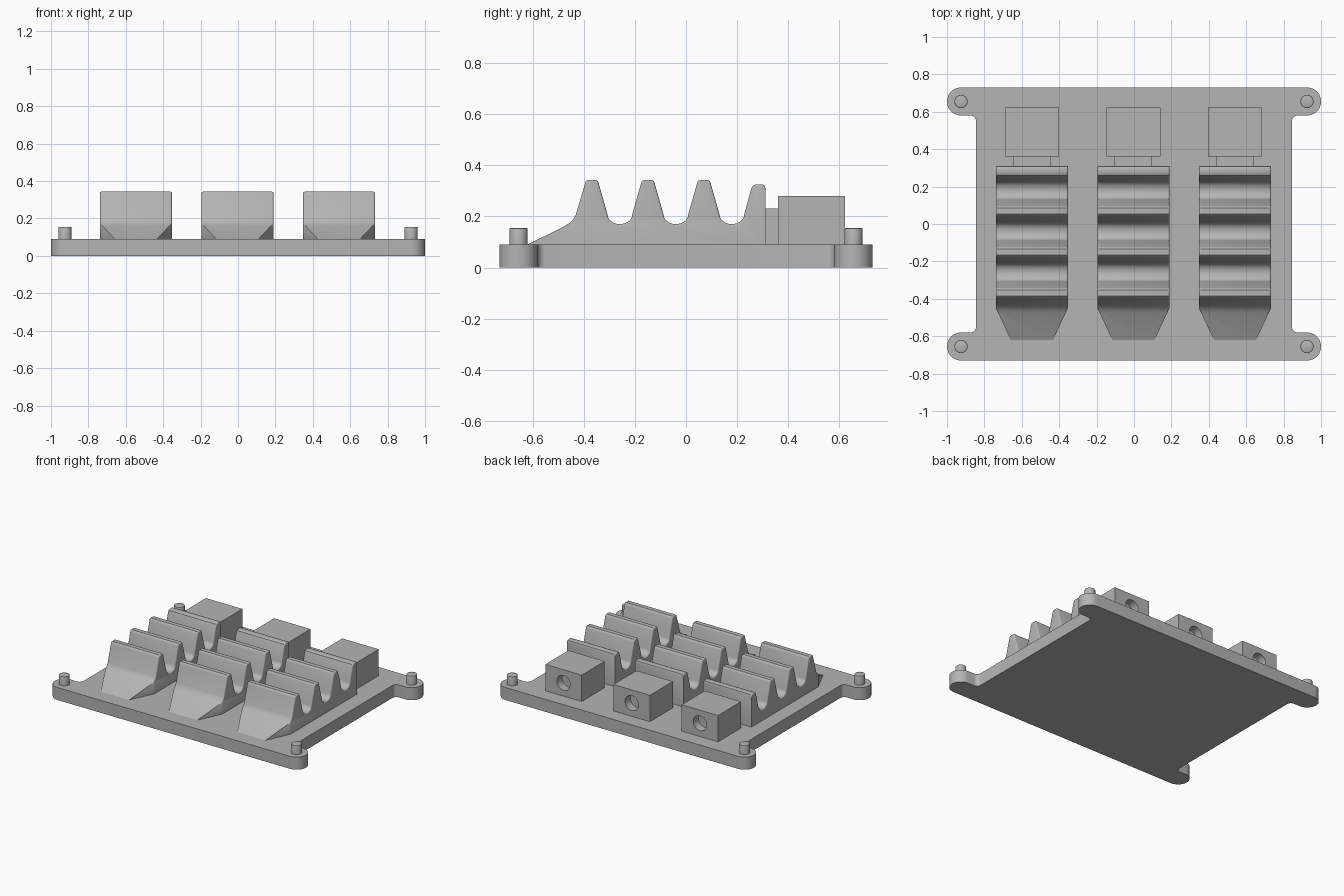
import bpy, bmesh, math
from mathutils import Vector

if "Cube" in bpy.data.objects:
    bpy.data.objects.remove(bpy.data.objects["Cube"], do_unlink=True)

grey = bpy.data.materials.new("plain_grey")
grey.use_nodes = True
grey.diffuse_color = (0.46, 0.46, 0.46, 1)
grey.node_tree.nodes["Principled BSDF"].inputs["Base Color"].default_value = grey.diffuse_color

PLATE_TOP = 0.09
COLUMNS = (-0.546, -0.003, 0.54)


def finish(name, bm, location=(0, 0, 0), smooth=True):
    bmesh.ops.recalc_face_normals(bm, faces=bm.faces)
    mesh = bpy.data.meshes.new(name)
    bm.to_mesh(mesh)
    bm.free()
    mesh.materials.append(grey)
    obj = bpy.data.objects.new(name, mesh)
    obj.location = location
    bpy.context.collection.objects.link(obj)
    bpy.ops.object.select_all(action='DESELECT')
    obj.select_set(True)
    bpy.context.view_layer.objects.active = obj
    if smooth:
        bpy.ops.object.shade_smooth_by_angle(angle=math.radians(35))
    return obj


def extrude(points, offset):
    bm = bmesh.new()
    face = bm.faces.new([bm.verts.new(p) for p in points])
    out = bmesh.ops.extrude_face_region(bm, geom=[face], use_keep_orig=True)
    moved = [g for g in out["geom"] if isinstance(g, bmesh.types.BMVert)]
    bmesh.ops.translate(bm, verts=moved, vec=offset)
    return bm


def arc(cx, cy, rx, ry, start, end, steps):
    angles = [math.radians(start + (end - start) * i / steps) for i in range(steps + 1)]
    return [(cx + rx * math.cos(a), cy + ry * math.sin(a)) for a in angles]


def box(name, x, width, y0, y1, z1):
    half = width / 2
    base = [(-half, y0, 0.08), (half, y0, 0.08), (half, y1, 0.08), (-half, y1, 0.08)]
    return finish(name, extrude(base, (0, 0, z1 - 0.08)), (x, 0, 0), smooth=False)


# Base plate with four rounded ears, outlined from one mirrored quadrant
quarter = arc(0.875, 0.55, 0.03, 0.03, 180, 90, 6) + arc(0.925, 0.655, 0.075, 0.075, -90, 90, 20)
right = [(x, -y) for x, y in reversed(quarter)] + quarter
outline = right + [(-x, y) for x, y in reversed(right)]
finish("base_plate", extrude([(x, y, 0) for x, y in outline], (0, 0, PLATE_TOP)))

# Locating pegs on the ears
for x in (-0.925, 0.925):
    for y in (-0.655, 0.655):
        bm = bmesh.new()
        bmesh.ops.create_cone(bm, cap_ends=True, segments=32, radius1=0.035, radius2=0.035, depth=0.075)
        rim = [e for e in bm.edges if all(v.co.z > 0 for v in e.verts)]
        bmesh.ops.bevel(bm, geom=rim, offset=0.004, segments=2, profile=0.5, affect='EDGES')
        finish("peg", bm, (x, y, 0.1175))

# Side profile of a ridged block: ramp, three ridges with valleys, back lip
profile = [(-0.62, 0.08), (-0.62, PLATE_TOP), (-0.475, 0.162), (-0.455, 0.175), (-0.44, 0.19), (-0.431, 0.207)]
for peak in (-0.368, -0.149, 0.07):
    profile += [(peak - 0.027, 0.328), (peak - 0.024, 0.337), (peak - 0.016, 0.343),
                (peak + 0.016, 0.343), (peak + 0.024, 0.337), (peak + 0.027, 0.328)]
    profile += arc(peak + 0.1095, 0.207, 0.048, 0.037, 180, 360, 14)
profile += [(0.254, 0.305), (0.26, 0.319), (0.272, 0.325), (0.298, 0.325),
            (0.307, 0.321), (0.31, 0.312), (0.31, 0.08)]

HALF = 0.1925
for x in COLUMNS:
    bm = extrude([(-HALF, y, z) for y, z in profile], (2 * HALF, 0, 0))
    # Tapered nose
    for side in (-1, 1):
        cut = bmesh.ops.bisect_plane(bm, geom=bm.verts[:] + bm.edges[:] + bm.faces[:],
                                     plane_co=(side * HALF, -0.45, 0),
                                     plane_no=Vector((side * 0.165, -0.0775, 0)).normalized(),
                                     clear_outer=True)
        rim = [g for g in cut["geom_cut"] if isinstance(g, bmesh.types.BMEdge)]
        bmesh.ops.holes_fill(bm, edges=rim, sides=0)
    # Rounded side edges
    bmesh.ops.recalc_face_normals(bm, faces=bm.faces)
    edges = [e for e in bm.edges if len(e.link_faces) == 2
             and min(v.co.z for v in e.verts) > PLATE_TOP + 0.005
             and sorted(abs(f.normal.x) > 0.5 for f in e.link_faces) == [False, True]]
    bmesh.ops.bevel(bm, geom=edges, offset=0.013, segments=3, profile=0.5,
                    affect='EDGES', clamp_overlap=True)
    finish("ridged_block", bm, (x, 0, 0))

    # Neck and rear box with a blind round hole in its back
    box("neck", x, 0.2, 0.30, 0.37, 0.232)
    rear = box("rear_box", x, 0.29, 0.36, 0.622, 0.28)
    bm = bmesh.new()
    bmesh.ops.create_cone(bm, cap_ends=True, segments=32, radius1=0.053, radius2=0.053, depth=0.12)
    cutter = finish("hole_cutter", bm, (x, 0.622, 0.185))
    cutter.rotation_euler.x = math.pi / 2
    cutter.hide_render = True
    bpy.context.view_layer.update()
    hole = rear.modifiers.new("hole", 'BOOLEAN')
    hole.operation = 'DIFFERENCE'
    hole.solver = 'EXACT'
    hole.object = cutter
    bpy.ops.object.select_all(action='DESELECT')
    rear.select_set(True)
    bpy.context.view_layer.objects.active = rear
    bpy.ops.object.modifier_apply(modifier="hole")
    bpy.ops.object.shade_smooth_by_angle(angle=math.radians(35))
    bpy.data.objects.remove(cutter, do_unlink=True)
